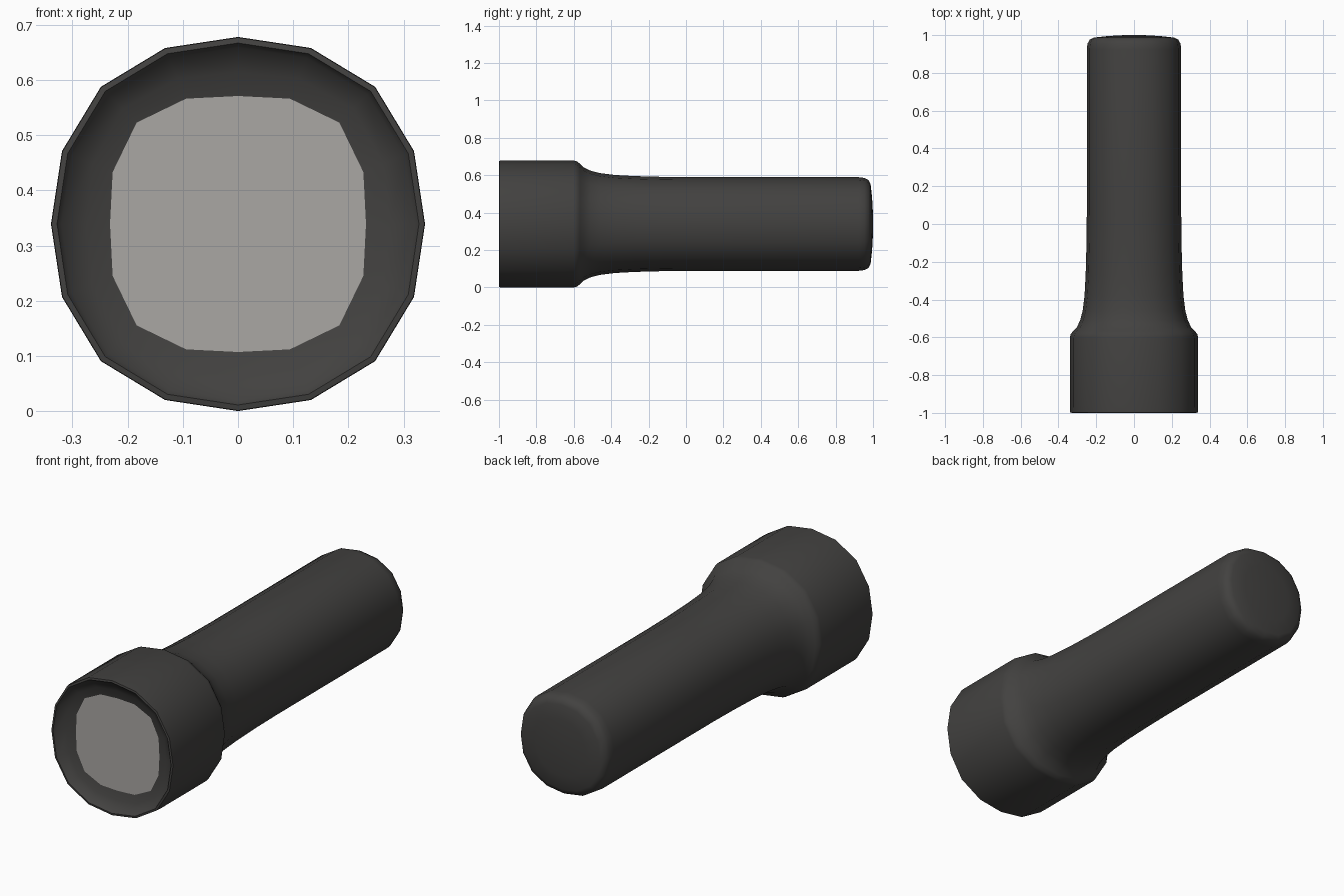
import bpy, bmesh, math

if "Cube" in bpy.data.objects:
    bpy.data.objects.remove(bpy.data.objects["Cube"])

SIDES = 16
CENTRE_Z = 0.339


def material(name, value):
    m = bpy.data.materials.new(name)
    m.diffuse_color = (value, value * 0.97, value * 0.93, 1)
    m.use_nodes = True
    m.node_tree.nodes["Principled BSDF"].inputs["Base Color"].default_value = m.diffuse_color
    return m


def lathe(name, profile, mat, close_start=False, close_end=True, angle=50):
    """Sweep (radius, y, squareness) rings along y; squareness pushes the diagonals out."""
    bm = bmesh.new()
    rings = []
    for r, y, sq in profile:
        ring = []
        for i in range(SIDES):
            a = 2 * math.pi * i / SIDES
            rr = r * (1 + sq * math.sin(2 * a) ** 2)
            ring.append(bm.verts.new((rr * math.cos(a), y, CENTRE_Z + rr * math.sin(a))))
        rings.append(ring)
    for a, b in zip(rings, rings[1:]):
        for i in range(SIDES):
            j = (i + 1) % SIDES
            bm.faces.new((a[i], a[j], b[j], b[i]))
    if close_start:
        bm.faces.new(rings[0])
    if close_end:
        bm.faces.new(rings[-1])
    bmesh.ops.recalc_face_normals(bm, faces=bm.faces)
    mesh = bpy.data.meshes.new(name)
    bm.to_mesh(mesh)
    bm.free()
    obj = bpy.data.objects.new(name, mesh)
    bpy.context.collection.objects.link(obj)
    mesh.materials.append(mat)
    bpy.ops.object.select_all(action='DESELECT')
    obj.select_set(True)
    bpy.context.view_layer.objects.active = obj
    bpy.ops.object.shade_smooth_by_angle(angle=math.radians(angle))
    return obj


casing = material("dark_casing", 0.055)
glass = material("grey_glass", 0.4)

# Body: recessed bezel, head, flared neck, long handle and rounded tail
S = 0.037
lathe("torch_body", [
    (0.232, -0.955, 0.12), (0.275, -0.965, 0.075), (0.320, -0.985, S), (0.328, -1.0, S), (0.338, -0.998, S),
    (0.339, -0.97, S), (0.339, -0.60, S), (0.335, -0.583, S), (0.322, -0.567, S),
    (0.303, -0.547, S), (0.285, -0.51, S), (0.272, -0.46, S), (0.262, -0.38, S),
    (0.256, -0.27, S), (0.252, -0.12, S), (0.250, 0.05, S), (0.250, 0.925, S),
    (0.246, 0.955, S), (0.234, 0.977, S), (0.212, 0.987, S), (0.14, 0.995, S),
    (0.05, 1.0, S),
], casing)

# Lens: flat disc seated at the bottom of the bezel
lathe("lens", [(0.232, -0.955, 0.12), (0.12, -0.955, 0.06)], glass)
